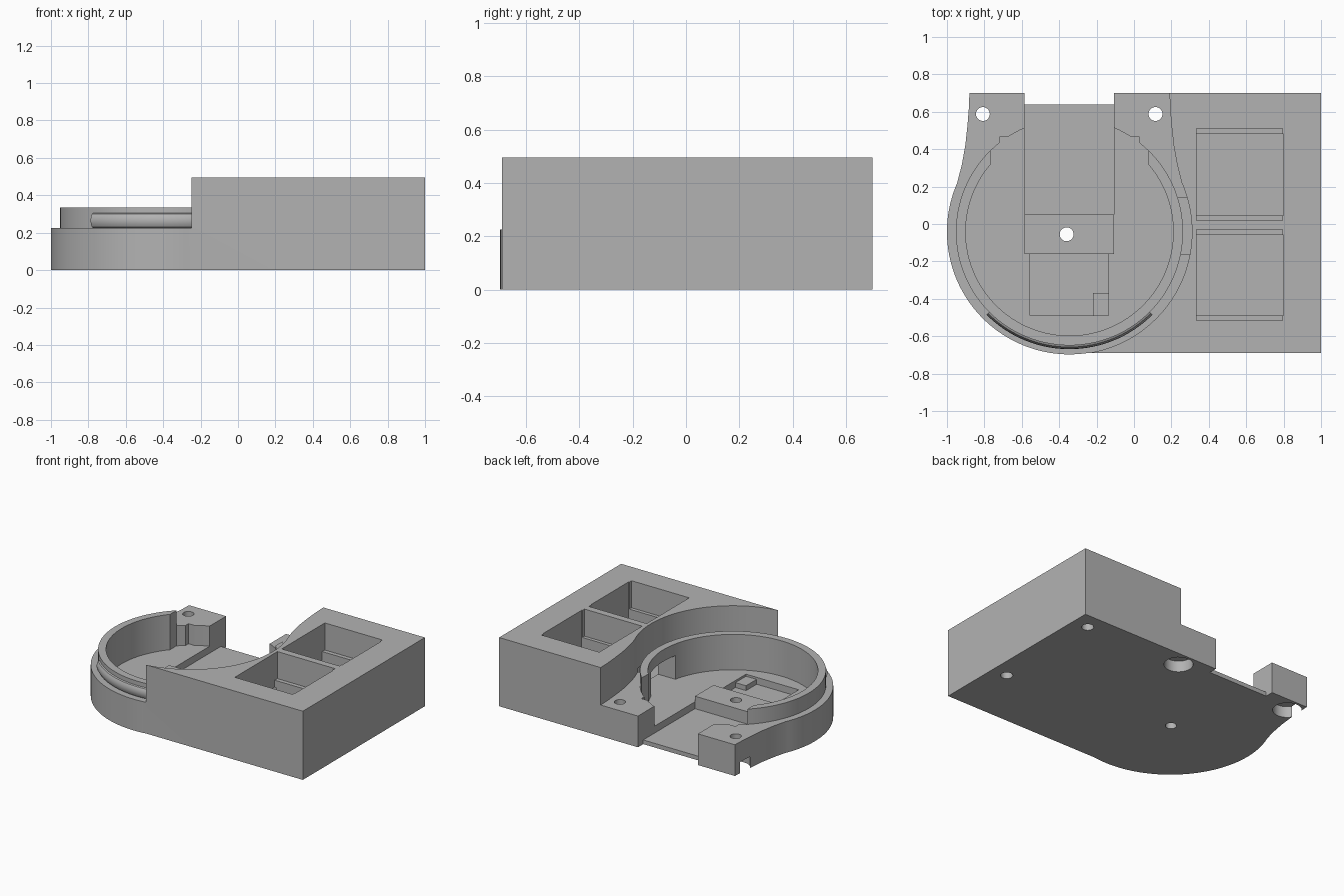
import bpy, bmesh, math
from mathutils import Vector

if "Cube" in bpy.data.objects:
    bpy.data.objects.remove(bpy.data.objects["Cube"])

CX, CY = -0.345, -0.042          # centre of the round bay
R_BASE, R_OUT, R_IN = 0.655, 0.605, 0.555
LIP, TOP, FLOOR, RIM = 0.225, 0.495, 0.08, 0.335

grey = bpy.data.materials.new("grey plastic")
grey.diffuse_color = (0.45, 0.45, 0.45, 1)
grey.use_nodes = True
grey.node_tree.nodes["Principled BSDF"].inputs["Base Color"].default_value = grey.diffuse_color


def prism(name, pts, z0, z1):
    """Extrude a plan outline from z0 to z1."""
    bm = bmesh.new()
    face = bm.faces.new([bm.verts.new((x, y, z0)) for x, y in pts])
    new = bmesh.ops.extrude_face_region(bm, geom=[face])["geom"]
    bmesh.ops.translate(bm, vec=(0, 0, z1 - z0),
                        verts=[v for v in new if isinstance(v, bmesh.types.BMVert)])
    bmesh.ops.recalc_face_normals(bm, faces=bm.faces)
    me = bpy.data.meshes.new(name)
    bm.to_mesh(me)
    bm.free()
    ob = bpy.data.objects.new(name, me)
    bpy.context.collection.objects.link(ob)
    me.materials.append(grey)
    return ob


def arc(r, a0, a1, n, cx=CX, cy=CY):
    return [(cx + r * math.cos(math.radians(a0 + (a1 - a0) * i / n)),
             cy + r * math.sin(math.radians(a0 + (a1 - a0) * i / n))) for i in range(n + 1)]


def box(name, x0, x1, y0, y1, z0, z1):
    return prism(name, [(x0, y0), (x1, y0), (x1, y1), (x0, y1)], z0, z1)


def disc(name, x, y, r, z0, z1, n=32):
    return prism(name, arc(r, 0, 360, n, x, y)[:-1], z0, z1)


def combine(ob, tool, op="DIFFERENCE"):
    """Apply a boolean and throw the tool away."""
    tool.hide_render = True
    mod = ob.modifiers.new("cut", "BOOLEAN")
    mod.operation, mod.solver, mod.object = op, "EXACT", tool
    bpy.context.view_layer.objects.active = ob
    bpy.ops.object.modifier_apply(modifier=mod.name)
    bpy.data.objects.remove(tool, do_unlink=True)


def smooth(ob):
    bpy.ops.object.select_all(action="DESELECT")
    ob.select_set(True)
    bpy.context.view_layer.objects.active = ob
    bpy.ops.object.shade_smooth_by_angle(angle=math.radians(30))


# Housing: round bay flaring into the rear posts, joined to the rectangular box
flare = [(-0.535, 0.70), (-0.538, 0.62), (-0.545, 0.53), (-0.557, 0.42), (-0.575, 0.32)]
left = [(CX + x, y) for x, y in flare]
right = [(CX - x, y) for x, y in flare]
a_l = 180 - math.degrees(math.asin((0.22 - CY) / R_BASE))
a_f = 360 - math.degrees(math.acos((-0.249 - CX) / R_BASE))
housing = prism("housing", left + arc(R_BASE, a_l, a_f, 56) + [(1, -0.69), (1, 0.70)], 0, TOP)

# Lower the bay to the lip, leaving the tall box with a curved inner wall
a_r = 180 - a_l
bay = ([(CX + 0.535, 0.9)] + [(-1.2, 0.9), (-1.2, -0.9), (-0.249, -0.9)]
       + arc(R_BASE, a_f, 360 + a_r, 56) + right[::-1])
combine(housing, prism("bay_cutter", bay, LIP, 1))

# Round cavity with a squared rear recess
combine(housing, disc("cavity_cutter", CX, CY, R_OUT, FLOOR, 1, 96))
combine(housing, box("recess_cutter", -0.72, 0.03, 0.2, 0.465, FLOOR, 1))

# Raised bridge on the cavity floor, cable channel, open rear notch and front pocket
combine(housing, box("bridge", -0.585, -0.107, -0.16, 0.1, 0.05, 0.12), "UNION")
combine(housing, box("channel_cutter", -0.585, -0.107, 0.05, 0.9, 0.03, 1))
combine(housing, box("notch_cutter", -0.585, -0.107, 0.64, 0.9, -0.1, 0.2))
combine(housing, box("pocket_cutter", -0.555, -0.135, -0.49, -0.16, 0.03, 0.105))
combine(housing, box("pocket_step", -0.22, -0.12, -0.505, -0.37, 0.02, 0.065), "UNION")

# Two deep wells in the box, wide above a pair of ledges
for y0, y1 in ((0.02, 0.51), (-0.515, -0.03)):
    combine(housing, box("well_cutter", 0.335, 0.80, y0 + 0.025, y1 - 0.03, 0.06, 1))
    combine(housing, box("well_mouth_cutter", 0.335, 0.795, y0, y1, 0.30, 1))

# Wire passage between bay and box
combine(housing, box("passage_cutter", 0.1, 0.345, -0.16, 0.14, FLOOR, 0.25))

# Screw holes: countersunk posts, bridge hole, blind holes under the box
for x in (-0.808, 0.115):
    combine(housing, disc("screw_cutter", x, 0.588, 0.037, -0.1, 0.4))
    combine(housing, disc("counterbore_cutter", x, 0.588, 0.095, -0.1, 0.08))
combine(housing, disc("bridge_hole_cutter", -0.36, -0.055, 0.037, -0.1, 0.4))
for x, y in ((0.88, 0.58), (0.88, -0.24)):
    combine(housing, disc("blind_hole_cutter", x, y, 0.04, -0.1, 0.2))
smooth(housing)

# Upright ring, open at the rear, with a window for the wires
a0 = math.degrees(math.acos(0.42 / R_OUT))
a1 = math.degrees(math.acos(0.42 / R_IN))
ring = prism("ring_wall", arc(R_OUT + 0.002, 180 - a0, 360 + a0, 84)
             + arc(R_IN, 360 + a1, 180 - a1, 84), FLOOR - 0.005, RIM)
combine(ring, box("window_cutter", 0.1, 0.4, -0.16, 0.14, FLOOR, 0.25))
smooth(ring)

# Snap bead along the front of the ring
bm = bmesh.new()
rows = []
for i in range(41):
    a = math.radians(225 + 90 * i / 40)
    row = []
    for j in range(12):
        t = math.tau * j / 12
        r = R_OUT + 0.022 * math.cos(t)
        row.append(bm.verts.new((CX + r * math.cos(a), CY + r * math.sin(a),
                                 0.265 + 0.04 * math.sin(t))))
    rows.append(row)
for p, q in zip(rows, rows[1:]):
    for j in range(12):
        bm.faces.new((p[j], q[j], q[(j + 1) % 12], p[(j + 1) % 12]))
bm.faces.new(rows[0])
bm.faces.new(rows[-1])
bmesh.ops.recalc_face_normals(bm, faces=bm.faces)
me = bpy.data.meshes.new("snap_bead")
bm.to_mesh(me)
bm.free()
me.materials.append(grey)
bead = bpy.data.objects.new("snap_bead", me)
bpy.context.collection.objects.link(bead)
smooth(bead)
